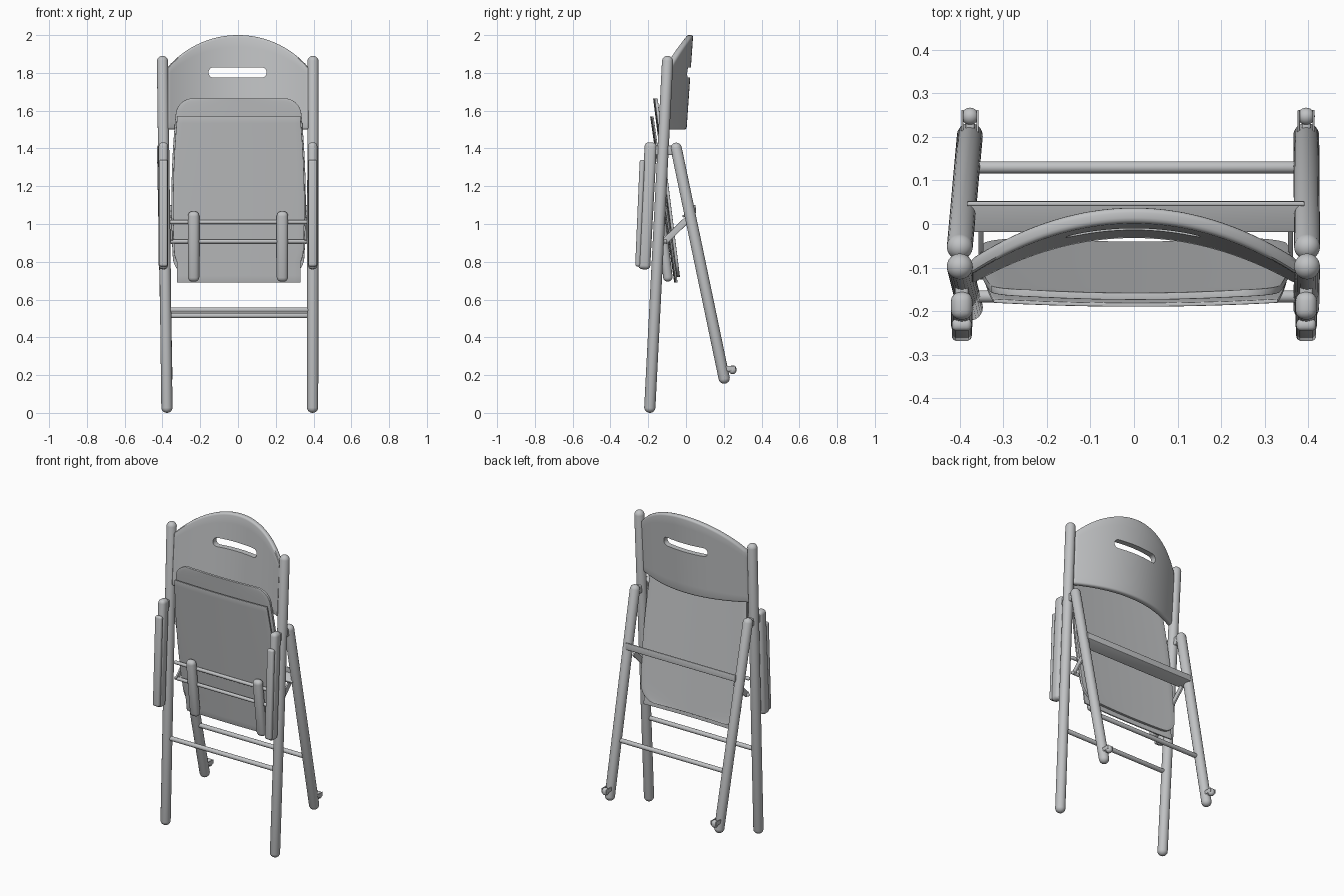
import bpy, bmesh, math
from mathutils import Vector, Matrix

if "Cube" in bpy.data.objects:
    bpy.data.objects.remove(bpy.data.objects["Cube"])

grey = bpy.data.materials.new("plain grey")
grey.diffuse_color = (0.53, 0.54, 0.55, 1)
grey.use_nodes = True
grey.node_tree.nodes["Principled BSDF"].inputs["Base Color"].default_value = grey.diffuse_color


def smooth(ob):
    bpy.ops.object.select_all(action='DESELECT')
    bpy.context.view_layer.objects.active = ob
    ob.select_set(True)
    bpy.ops.object.shade_smooth_by_angle(angle=math.radians(35))


def finish(name, bm, bevel=0, seg=3):
    bmesh.ops.recalc_face_normals(bm, faces=bm.faces[:])
    me = bpy.data.meshes.new(name)
    bm.to_mesh(me)
    bm.free()
    ob = bpy.data.objects.new(name, me)
    bpy.context.collection.objects.link(ob)
    me.materials.append(grey)
    if bevel:
        m = ob.modifiers.new("bevel", 'BEVEL')
        m.width, m.segments, m.limit_method = bevel, seg, 'ANGLE'
        m.angle_limit = math.radians(50)
        bpy.context.view_layer.objects.active = ob
        bpy.ops.object.modifier_apply(modifier="bevel")
    smooth(ob)
    return ob


def tube(name, a, b, r):
    """Round-ended bar whose outer tips lie at a and b."""
    a, b = Vector(a), Vector(b)
    d = b - a
    bm = bmesh.new()
    bmesh.ops.create_uvsphere(bm, u_segments=24, v_segments=11, radius=r)
    for v in bm.verts:
        v.co.z += r if v.co.z < 0 else d.length - r
    bm.transform(Matrix.Translation(a) @ d.to_track_quat('Z', 'Y').to_matrix().to_4x4())
    return finish(name, bm)


def beam(name, x, a, b, width, thick, bevel=0.006):
    """Box from a to b, given as (y, z), at position x."""
    dy, dz = b[0] - a[0], b[1] - a[1]
    bm = bmesh.new()
    bmesh.ops.create_cube(bm, size=1)
    bm.transform(Matrix.Translation((x, (a[0] + b[0]) / 2, (a[1] + b[1]) / 2))
                 @ Matrix.Rotation(math.atan2(-dy, dz), 4, 'X')
                 @ Matrix.Diagonal((width, thick, math.hypot(dy, dz), 1)))
    return finish(name, bm, bevel, 4)


def slab(name, fn, nu, vs, bevel):
    """Closed shell from fn(u, v, side), u in -1..1, side 0 rear and 1 front."""
    bm = bmesh.new()
    nv = len(vs)
    g = [[[bm.verts.new(fn(2 * i / nu - 1, v, s)) for v in vs]
          for i in range(nu + 1)] for s in (0, 1)]
    for s in (0, 1):
        for i in range(nu):
            for j in range(nv - 1):
                bm.faces.new((g[s][i][j], g[s][i + 1][j], g[s][i + 1][j + 1], g[s][i][j + 1]))
    for i in range(nu):
        for j in (0, nv - 1):
            bm.faces.new((g[0][i][j], g[0][i + 1][j], g[1][i + 1][j], g[1][i][j]))
    for j in range(nv - 1):
        for i in (0, nu):
            bm.faces.new((g[0][i][j], g[0][i][j + 1], g[1][i][j + 1], g[1][i][j]))
    return finish(name, bm, bevel)


# curved backrest with a round arched top
R = 0.494


def back_point(u, v, s):
    x = 0.375 * u
    z = 1.5 + v * (0.5 - R + math.sqrt(R * R - x * x))
    return (x, 0.003 + 0.07 * (z - 1.5) - 0.093 * (x / 0.35) ** 2 - 0.036 * s, z)


backrest = slab("backrest", back_point, 40, [j / 8 for j in range(9)], 0.012)

# hand slot cut through the backrest
bm = bmesh.new()
bmesh.ops.create_cube(bm, size=1)
bm.transform(Matrix.Translation((-0.002, 0, 1.802)) @ Matrix.Diagonal((0.308, 0.5, 0.055, 1)))
edges = [e for e in bm.edges if abs(e.verts[0].co.y - e.verts[1].co.y) > 0.4]
bmesh.ops.bevel(bm, geom=edges, offset=0.027, segments=8, profile=0.5, affect='EDGES')
cutter = finish("slot_cutter", bm)
cutter.hide_render = True
cut = backrest.modifiers.new("slot", 'BOOLEAN')
cut.operation, cut.object, cut.solver = 'DIFFERENCE', cutter, 'EXACT'
bpy.context.view_layer.objects.active = backrest
bpy.ops.object.modifier_apply(modifier="slot")
bpy.data.objects.remove(cutter)
smooth(backrest)


# folded seat, slightly dished, with rounded corners
def half_width(z):
    return 0.356 - 0.1 * (z - 1.1) ** 2


def seat_point(u, v, s):
    z0, z1 = 0.72, 1.665
    z = z0 + (z1 - z0) * v
    w = half_width(z)
    for d, r in ((z - z0, 0.1), (z1 - z, 0.08)):
        if d < r:
            w -= r - math.sqrt(max(0, r * r - (r - d) ** 2))
    y = -0.150 + 0.125 * (1.665 - z) - 0.008 * (1 - u * u) - 0.016 * s
    return (0.003 + w * u, y, z)


slab("seat", seat_point, 20, [(1 - math.cos(math.pi * j / 40)) / 2 for j in range(41)], 0.005)


# square-cornered plate under the seat, spreading away from it at the top
def plate_point(u, v, s):
    z = 0.69 + 0.88 * v
    w = 0.328 if z < 0.8 else half_width(z) - 0.008
    y = -0.172 + 0.145 * (1.57 - z) - 0.009 * (1 - u * u) - 0.009 * s
    return (0.004 + w * u, y, z)


slab("seat_under_plate", plate_point, 20, [j / 24 for j in range(25)], 0.002)

# hinge rods and the two small runners in front of the seat
tube("upper_hinge_rod", (-0.37, -0.116, 1.01), (0.38, -0.116, 1.01), 0.011)
tube("lower_hinge_rod", (-0.37, -0.111, 0.908), (0.38, -0.111, 0.908), 0.011)
for x in (-0.235, 0.235):
    beam("seat_runner", x, (-0.093, 0.695), (-0.138, 1.067), 0.06, 0.05, 0.024)

# side frames
for side, lo, hi in (("left", -0.376, -0.40), ("right", 0.395, 0.397)):
    sx = -1 if side == "left" else 1
    tube(side + "_front_leg", (lo, -0.193, 0), (hi, -0.096, 1.89), 0.03)
    tube(side + "_rear_leg", (lo, 0.208, 0.155), (hi, -0.058, 1.43), 0.03)
    # hooked glide at the rear foot
    beam(side + "_glide_stem", lo, (0.19, 0.225), (0.25, 0.228), 0.02, 0.02, 0.004)
    tube(side + "_glide", (lo, 0.247, 0.205), (lo, 0.247, 0.252), 0.02)
    for dx in (-0.017, 0.017):
        beam(side + "_glide_cheek", lo + dx, (0.20, 0.235), (0.262, 0.235), 0.005, 0.026, 0.002)
    # folded armrest with its pad and pivot bracket
    ax = sx * 0.395
    beam(side + "_armrest", ax, (-0.222, 0.76), (-0.186, 1.432), 0.05, 0.064, 0.022)
    beam(side + "_armrest_pad", ax, (-0.255, 0.775), (-0.231, 1.34), 0.046, 0.028, 0.012)
    beam(side + "_armrest_pivot", ax, (-0.19, 1.39), (-0.06, 1.39), 0.03, 0.05)
    # folding strap to the rear frame
    beam(side + "_strap", sx * 0.355 + 0.004, (-0.115, 0.905), (0.012, 1.03), 0.012, 0.034, 0.004)

# cross bars
tube("front_stretcher", (-0.38, -0.166, 0.545), (0.4, -0.166, 0.545), 0.014)
tube("rear_stretcher", (-0.38, 0.13, 0.515), (0.4, 0.13, 0.515), 0.014)
beam("rear_cross_plate", 0.004, (-0.018, 1.04), (0.052, 1.065), 0.775, 0.012, 0.004)
beam("rear_cross_flange", 0.004, (0.048, 1.06), (0.046, 1.1), 0.775, 0.01, 0.004)
